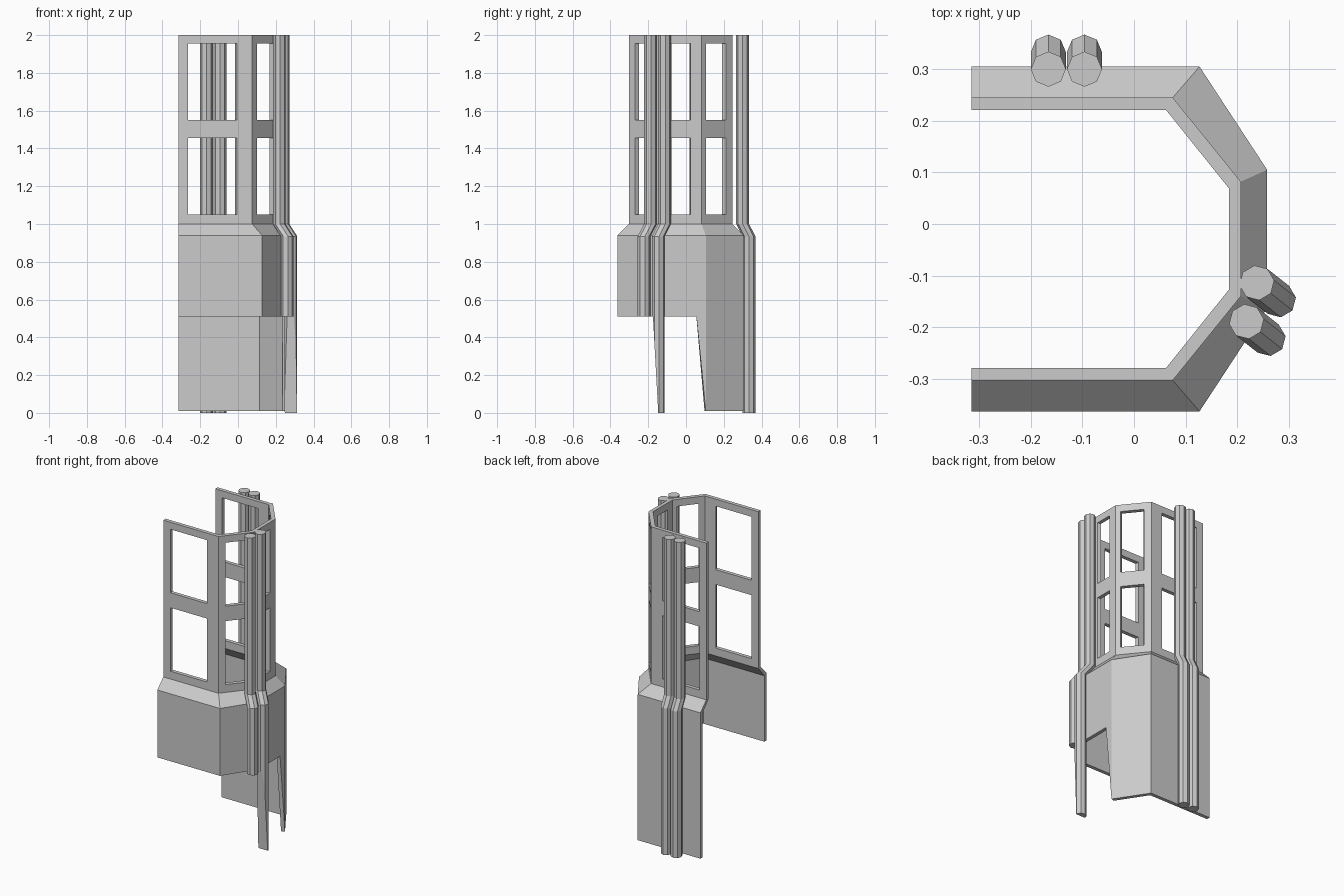
import bpy, bmesh
from math import cos, sin, pi, radians
from mathutils import Vector

if "Cube" in bpy.data.objects:
    bpy.data.objects.remove(bpy.data.objects["Cube"])

CY = -0.029  # mirror line of the wall plan


def finish(bm, name):
    bmesh.ops.remove_doubles(bm, verts=bm.verts, dist=1e-5)
    bmesh.ops.recalc_face_normals(bm, faces=bm.faces)
    me = bpy.data.meshes.new(name)
    bm.to_mesh(me)
    bm.free()
    ob = bpy.data.objects.new(name, me)
    bpy.context.collection.objects.link(ob)
    return ob


def loft(rings, name, cut=None):
    """Skin closed rings and cap both ends; optionally keep one side of a plane."""
    bm = bmesh.new()
    vs = [[bm.verts.new(p) for p in r] for r in rings]
    n = len(vs[0])
    for a, b in zip(vs, vs[1:]):
        for i in range(n):
            j = (i + 1) % n
            bm.faces.new((a[i], a[j], b[j], b[i]))
    bm.faces.new(vs[0])
    bm.faces.new(vs[-1])
    if cut:
        geom = bm.verts[:] + bm.edges[:] + bm.faces[:]
        res = bmesh.ops.bisect_plane(bm, geom=geom, plane_co=cut[0],
                                     plane_no=cut[1], clear_inner=True)
        edges = [e for e in res['geom_cut'] if isinstance(e, bmesh.types.BMEdge)]
        bmesh.ops.holes_fill(bm, edges=edges)
    return finish(bm, name)


def plan(end, corner, side):
    """Open half-octagon plan, front to back, from half widths about CY."""
    half = [(-0.315, end), (corner, end), side]
    return ([Vector((x, CY - y)) for x, y in half]
            + [Vector((x, CY + y)) for x, y in reversed(half)])


up_out = plan(0.274, 0.075, (0.207, 0.111))
up_in = plan(0.250, 0.062, (0.184, 0.098))
low_out = plan(0.334, 0.127, (0.258, 0.134))
low_in = plan(0.311, 0.115, (0.235, 0.127))

# Flared lower skirt: short at the front, full height at the back
paths = [p[:3] + [Vector((p[2].x, 0.055))] + p[3:]
         for p in (low_out, up_out, up_in, low_in)]
bottoms = [0.51] * 4 + [0.01] * 3
rings = []
for lo, uo, ui, li, zb in zip(*paths, bottoms):
    rings.append([(*lo, zb), (*lo, 0.94), (*uo, 1.0),
                  (*ui, 1.0), (*li, 0.93), (*li, zb)])
loft(rings, "lower_skirt")

# Upper window frames: a grid of cells with the window cells left out
zs = [1.0, 1.05, 1.455, 1.55, 1.955, 2.0]
spans = [(0.128, 0.795), (0.2, 0.86), (0.257, 0.743), (0.14, 0.8), (0.205, 0.872)]
cols = []
for i, (a, b) in enumerate(spans):
    for t in (0, a, b):
        cols.append((up_out[i].lerp(up_out[i + 1], t), up_in[i].lerp(up_in[i + 1], t)))
cols.append((up_out[-1], up_in[-1]))
nc, nr = len(cols) - 1, len(zs) - 1


def solid(c, r):
    return 0 <= c < nc and 0 <= r < nr and not (c % 3 == 1 and r in (1, 3))


bm = bmesh.new()
grid = [[[bm.verts.new((*p, z)) for z in zs] for p in col] for col in cols]
for c in range(nc):
    for r in range(nr):
        if not solid(c, r):
            continue
        q = [(c, r), (c + 1, r), (c + 1, r + 1), (c, r + 1)]
        for s in (0, 1):
            bm.faces.new([grid[i][s][j] for i, j in q])
        for k, (dc, dr) in enumerate(((0, -1), (1, 0), (0, 1), (-1, 0))):
            if not solid(c + dc, r + dr):
                (i, j), (m, n) = q[k], q[(k + 1) % 4]
                bm.faces.new((grid[i][0][j], grid[m][0][n],
                              grid[m][1][n], grid[i][1][j]))
finish(bm, "window_frames")


# Octagonal pipes that kink outward over the flare
def octagon(x, y, z, rot):
    return [(x + 0.034 * cos(rot + k * pi / 4), y + 0.034 * sin(rot + k * pi / 4), z)
            for k in range(8)]


def pipe(name, x, y, dx, dy, bottom, rot=0.0):
    path = [(x, y, 2.0), (x, y, 1.0), (x + dx, y + dy, 0.935), (x + dx, y + dy, bottom)]
    return loft([octagon(*p, rot) for p in path], name)


for i, x in enumerate((-0.166, -0.096)):
    pipe(f"back_pipe_{i + 1}", x, 0.300, 0, 0.033, 0.0)
rot = radians(8)
pipe("side_pipe_1", 0.238, -0.114, 0.042, -0.033, 0.51, rot)
pipe("side_pipe_2", 0.218, -0.189, 0.042, -0.033, 0.51, rot)

# Slanted tail left below the first side pipe
loft([octagon(0.280, -0.147, z, rot) for z in (0.51, 0.0)], "side_pipe_tail",
     cut=((0, -0.175, 0.51), (0, 0.51, 0.028)))
